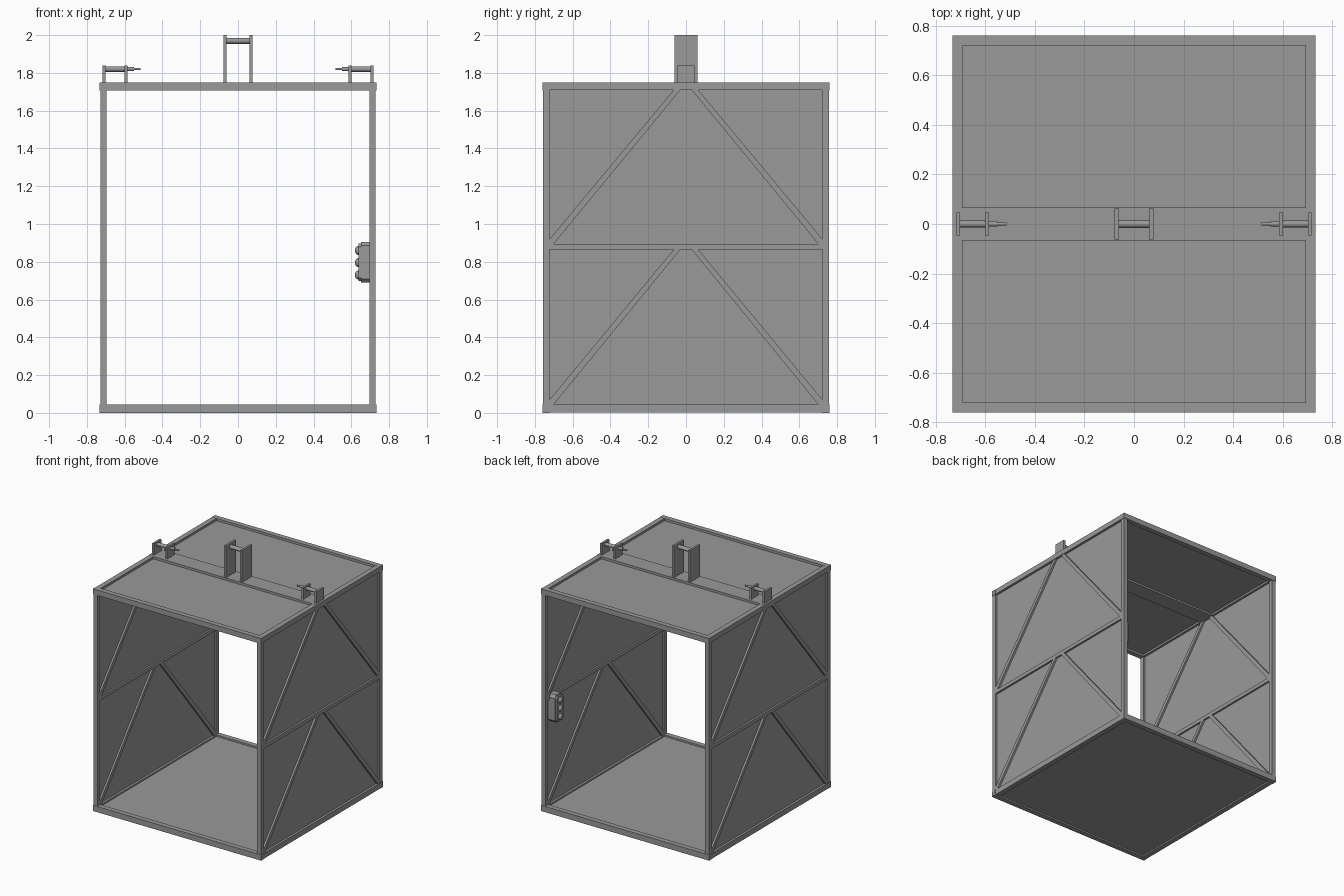
import bpy, bmesh, math
from mathutils import Matrix

if "Cube" in bpy.data.objects:
    bpy.data.objects.remove(bpy.data.objects["Cube"])

# dark painted steel
steel = bpy.data.materials.new("dark_steel")
steel.diffuse_color = (0.32, 0.32, 0.32, 1)
steel.use_nodes = True
steel.node_tree.nodes["Principled BSDF"].inputs["Base Color"].default_value = steel.diffuse_color


def finish(name, bm):
    bmesh.ops.recalc_face_normals(bm, faces=bm.faces)
    me = bpy.data.meshes.new(name)
    bm.to_mesh(me)
    bm.free()
    me.materials.append(steel)
    ob = bpy.data.objects.new(name, me)
    bpy.context.collection.objects.link(ob)
    return ob


def smooth(ob):
    bpy.context.view_layer.objects.active = ob
    ob.select_set(True)
    bpy.ops.object.shade_smooth_by_angle()
    ob.select_set(False)


def box(name, x, y, z):
    bm = bmesh.new()
    bmesh.ops.create_cube(bm, size=1)
    for v in bm.verts:
        for i, (a, b) in enumerate((x, y, z)):
            v.co[i] = a if v.co[i] < 0 else b
    return finish(name, bm)


def prism(name, pts, x0, x1):
    """Extrude a (y, z) outline along x."""
    bm = bmesh.new()
    f = bm.faces.new([bm.verts.new((x0, y, z)) for y, z in pts])
    ext = bmesh.ops.extrude_face_region(bm, geom=[f])['geom']
    for v in ext:
        if isinstance(v, bmesh.types.BMVert):
            v.co.x = x1
    bmesh.ops.delete(bm, geom=[g for g in bm.faces if len(g.verts) < 3], context='FACES')
    return finish(name, bm)


def rod(name, x0, x1, r, y, z):
    """Round bar along x."""
    bm = bmesh.new()
    m = Matrix.Translation(((x0 + x1) / 2, y, z)) @ Matrix.Rotation(math.pi / 2, 4, 'Y')
    bmesh.ops.create_cone(bm, cap_ends=True, segments=24, radius1=r, radius2=r,
                          depth=abs(x1 - x0), matrix=m)
    smooth(finish(name, bm))


def span(s, a, b):
    return tuple(sorted((s * a, s * b)))


# floor and roof frames: two end beams, two side beams each
for level, z0, z1 in (("floor", 0, 0.045), ("roof", 1.708, 1.75)):
    for s in (-1, 1):
        box(level + "_end_beam", (-0.733, 0.733), span(s, 0.72, 0.76), (z0, z1))
        box(level + "_side_beam", span(s, 0.692, 0.732), (-0.72, 0.72), (z0 + 0.001, z1 - 0.001))

# recessed floor and roof sheets, roof centre beam
box("floor_sheet", (-0.70, 0.70), (-0.73, 0.73), (0.012, 0.032))
box("roof_sheet", (-0.70, 0.70), (-0.73, 0.73), (1.724, 1.732))
box("roof_centre_beam", (-0.733, 0.733), (-0.067, 0.067), (1.71, 1.75))

# side walls: posts, mid rail, sheet and diagonal braces
for s in (-1, 1):
    bx = span(s, 0.696, 0.729)
    for t in (-1, 1):
        box("corner_post", bx, span(t, 0.722, 0.756), (0.04, 1.715))
    box("mid_rail", bx, (-0.722, 0.722), (0.865, 0.895))
    box("wall_sheet", span(s, 0.710, 0.714), (-0.725, 0.725), (0.04, 1.715))
    for lo, hi in ((0.045, 0.865), (0.895, 1.71)):
        for t in (-1, 1):
            pts = [(0.722, lo + 0.025), (0.722, lo), (0.70, lo), (0.03, hi), (0.065, hi)]
            prism("diagonal_brace", [(t * y, z) for y, z in pts], *bx)

# central lifting bracket
for s in (-1, 1):
    box("lifting_plate", span(s, 0.061, 0.078), (-0.062, 0.062), (1.745, 2.0))
rod("lifting_pin", -0.065, 0.065, 0.016, 0, 1.97)

# side brackets with stepped pins
for s in (-1, 1):
    for x in (0.585, 0.701):
        box("side_bracket_plate", span(s, x, x + 0.016), (-0.046, 0.046), (1.745, 1.84))
    rod("bracket_bar", *span(s, 0.595, 0.705), 0.014, 0, 1.82)
    rod("bracket_collar", *span(s, 0.55, 0.59), 0.011, 0, 1.82)
    rod("bracket_tip", *span(s, 0.515, 0.555), 0.006, 0, 1.82)


# control box: chamfered outline in two tiers with three domed buttons
def chamfered(hy, hz, c, y=0.657, z=0.797):
    return [(y + a * hy - a * c * p, z + b * hz - b * c * (1 - p))
            for a, b, p in ((1, 1, 1), (1, 1, 0), (1, -1, 0), (1, -1, 1),
                            (-1, -1, 1), (-1, -1, 0), (-1, 1, 0), (-1, 1, 1))]


prism("control_box", chamfered(0.047, 0.108, 0.02), 0.65, 0.711)
prism("control_face", chamfered(0.041, 0.1, 0.018), 0.637, 0.652)
for z in (0.73, 0.795, 0.86):
    bm = bmesh.new()
    m = Matrix.Translation((0.638, 0.657, z)) @ Matrix.Diagonal((0.019, 0.024, 0.024, 1))
    bmesh.ops.create_uvsphere(bm, u_segments=20, v_segments=12, radius=1, matrix=m)
    smooth(finish("control_button", bm))
